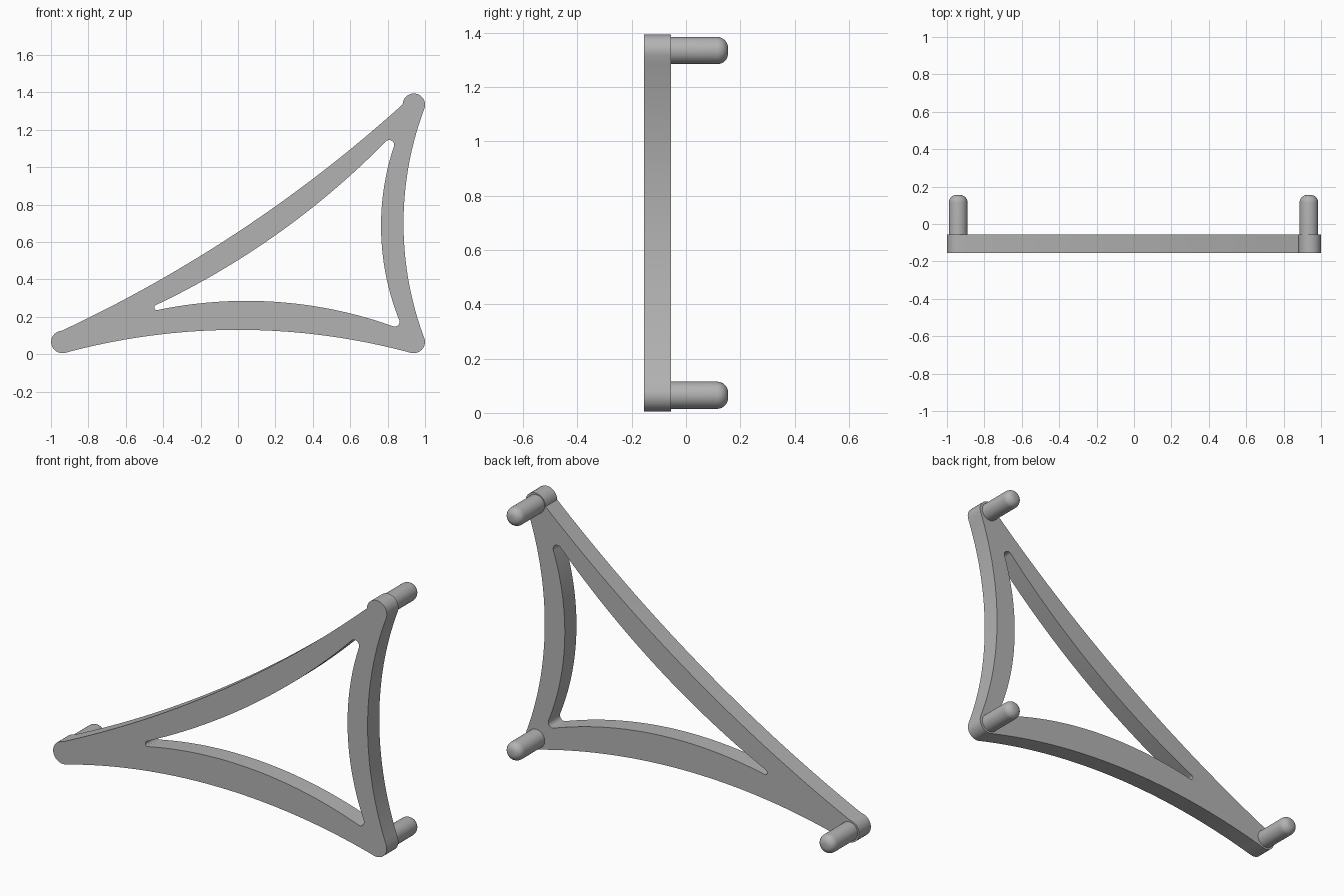
import bpy, bmesh, math
from mathutils import Vector

cube = bpy.data.objects.get("Cube")
if cube:
    bpy.data.objects.remove(cube)

grey = bpy.data.materials.new("satin_grey")
grey.use_nodes = True
COLOUR = (0.45, 0.45, 0.45, 1)
grey.diffuse_color = COLOUR
grey.node_tree.nodes["Principled BSDF"].inputs["Base Color"].default_value = COLOUR


def arc(a, via, b, steps):
    """Points on the circle through a, via and b, leaving out b."""
    a, via, b = Vector(a), Vector(via), Vector(b)
    p, q = via - a, b - a
    d = 2 * p.cross(q)
    c = a + Vector((q.y * p.dot(p) - p.y * q.dot(q),
                    p.x * q.dot(q) - q.x * p.dot(p))) / d
    start = math.atan2(*(a - c).yx)
    sweep = (math.atan2(*(b - c).yx) - start) % math.tau
    if d < 0:
        sweep -= math.tau
    r = (a - c).length
    return [c + r * Vector((math.cos(start + sweep * i / steps),
                            math.sin(start + sweep * i / steps)))
            for i in range(steps)]


def loop(stops):
    """Closed outline from alternating long edges and corner rounds."""
    pts = []
    for i in range(0, len(stops), 2):
        end = stops[(i + 2) % len(stops)]
        pts += arc(stops[i], stops[i + 1], end, 40 if i % 4 == 0 else 14)
    return pts


def finish(ob):
    ob.data.materials.clear()
    ob.data.materials.append(grey)
    bpy.ops.object.select_all(action="DESELECT")
    ob.select_set(True)
    bpy.context.view_layer.objects.active = ob
    bpy.ops.object.shade_smooth_by_angle(angle=math.radians(30))


# Bracket outline: bottom, lower round, upright, upper round, slope, toe round
outer = loop([(-0.925, 0.007), (0, 0.13), (0.925, 0.007), (0.982, 0.023),
              (0.998, 0.08), (0.885, 0.70), (0.998, 1.317), (0.982, 1.377),
              (0.88, 1.335), (0.01, 0.66), (-0.943, 0.125), (-0.982, 0.023)])
# Triangular opening in the same order
inner = loop([(-0.436, 0.235), (0.04, 0.285), (0.835, 0.147), (0.857, 0.156),
              (0.861, 0.185), (0.765, 0.66), (0.832, 1.107), (0.815, 1.144),
              (0.787, 1.134), (0.213, 0.645), (-0.44, 0.262), (-0.447, 0.248)])

# Flat frame plate
curve = bpy.data.curves.new("frame_plate", "CURVE")
curve.dimensions = "2D"
curve.fill_mode = "BOTH"
curve.extrude = 0.05
for pts in (outer, inner):
    spline = curve.splines.new("POLY")
    spline.points.add(len(pts) - 1)
    for sp, p in zip(spline.points, pts):
        sp.co = (p.x, p.y, 0, 1)
    spline.use_cyclic_u = True
plate = bpy.data.objects.new("frame_plate", curve)
bpy.context.collection.objects.link(plate)
plate.rotation_euler.x = math.pi / 2
plate.location.y = -0.105
bpy.ops.object.select_all(action="DESELECT")
plate.select_set(True)
bpy.context.view_layer.objects.active = plate
bpy.ops.object.convert(target="MESH")
bm = bmesh.new()
bm.from_mesh(plate.data)
bmesh.ops.remove_doubles(bm, verts=bm.verts, dist=0.0001)
bmesh.ops.recalc_face_normals(bm, faces=bm.faces)
bm.to_mesh(plate.data)
bm.free()
finish(plate)


# Mounting pins with rounded tips
def pin(name, x, z):
    bpy.ops.mesh.primitive_cylinder_add(
        vertices=48, radius=0.05, depth=0.25, location=(x, 0.03, z),
        rotation=(-math.pi / 2, 0, 0))
    ob = bpy.context.object
    ob.name = name
    bm = bmesh.new()
    bm.from_mesh(ob.data)
    rim = [e for e in bm.edges if all(v.co.z > 0 for v in e.verts)]
    bmesh.ops.bevel(bm, geom=rim, offset=0.04, segments=8,
                    profile=0.5, affect="EDGES")
    bm.to_mesh(ob.data)
    bm.free()
    finish(ob)


pin("toe_pin", -0.94, 0.065)
pin("lower_pin", 0.935, 0.065)
pin("upper_pin", 0.935, 1.335)
